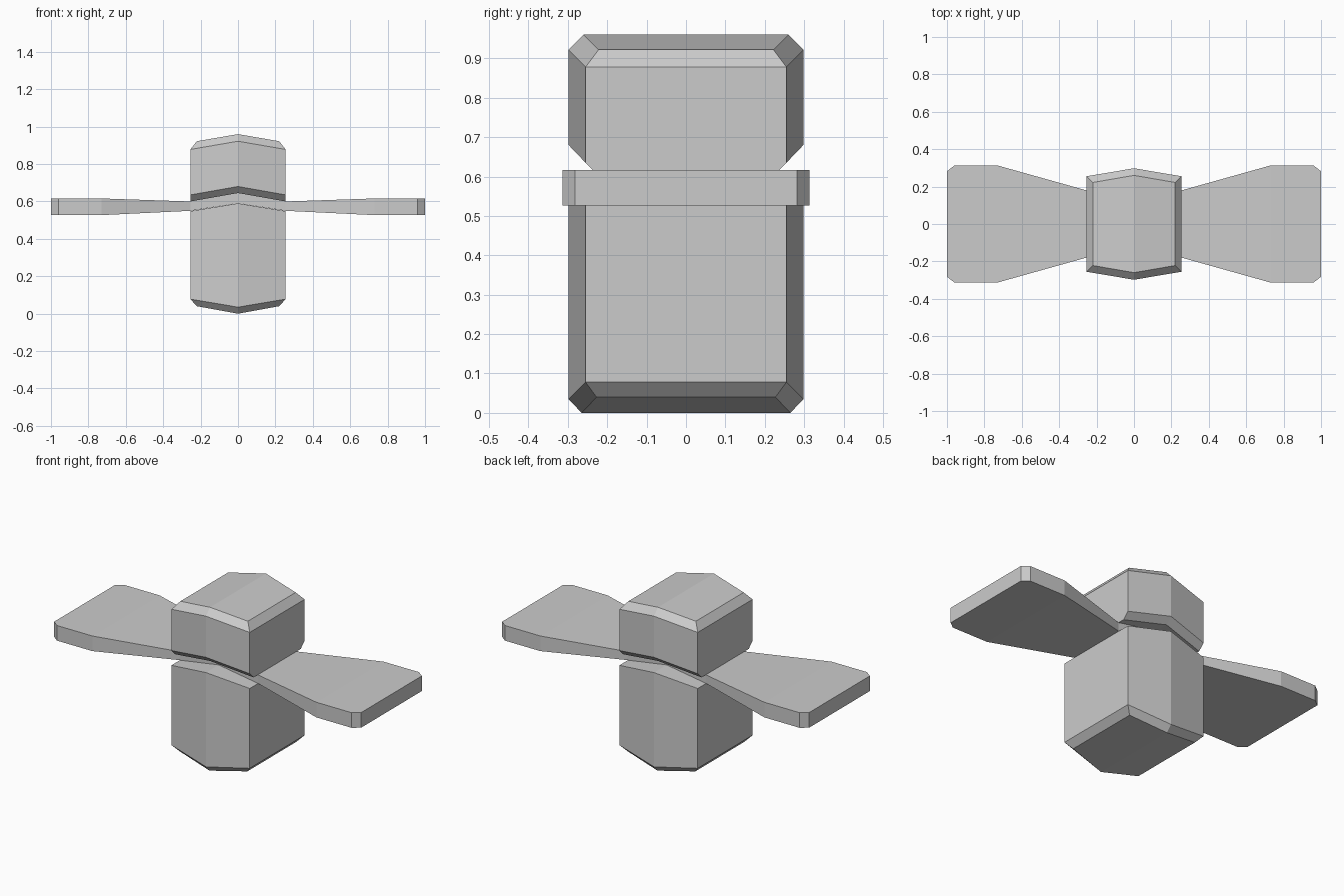
import bpy

if "Cube" in bpy.data.objects:
    bpy.data.objects.remove(bpy.data.objects["Cube"])

grey = bpy.data.materials.new("light_grey")
grey.diffuse_color = (0.6, 0.6, 0.6, 1.0)
grey.use_nodes = True
grey.node_tree.nodes["Principled BSDF"].inputs["Base Color"].default_value = grey.diffuse_color


def make_part(name, rings, split_caps=False):
    """Join closed rings of points into a solid, with ridged or plain end caps."""
    n = len(rings[0])
    verts = [p for ring in rings for p in ring]
    faces = []
    for r in range(len(rings) - 1):
        a, b = r * n, (r + 1) * n
        faces += [(a + i, a + (i + 1) % n, b + (i + 1) % n, b + i) for i in range(n)]
    last = (len(rings) - 1) * n
    if split_caps:
        for quad in ((0, 1, 2, 3), (0, 3, 4, 5)):
            faces.append(tuple(reversed(quad)))
            faces.append(tuple(last + i for i in quad))
    else:
        faces.append(tuple(reversed(range(n))))
        faces.append(tuple(last + i for i in range(n)))
    mesh = bpy.data.meshes.new(name)
    mesh.from_pydata(verts, [], faces)
    mesh.materials.append(grey)
    obj = bpy.data.objects.new(name, mesh)
    bpy.context.collection.objects.link(obj)
    return obj


def block_ring(x, y_mid, y_side, z_mid, z_side):
    """Six-sided ring with a ridge at x = 0."""
    return [(0, -y_mid, z_mid), (x, -y_side, z_side), (x, y_side, z_side),
            (0, y_mid, z_mid), (-x, y_side, z_side), (-x, -y_side, z_side)]


# Upper block: undercut base, bevelled ridged top
make_part("upper_block", [
    block_ring(0.255, 0.262, 0.22, 0.645, 0.60),
    block_ring(0.255, 0.298, 0.255, 0.68, 0.635),
    block_ring(0.255, 0.298, 0.255, 0.922, 0.878),
    block_ring(0.22, 0.26, 0.222, 0.96, 0.922),
], split_caps=True)

# Lower block: bevelled V-shaped base, ridged top
make_part("lower_block", [
    block_ring(0.22, 0.265, 0.227, 0.0, 0.04),
    block_ring(0.255, 0.298, 0.255, 0.035, 0.078),
    block_ring(0.255, 0.298, 0.255, 0.59, 0.548),
], split_caps=True)

# Blade: one thin piece clamped between the blocks, flaring to both tips
half = [(0.0, 0.18, 0.59, 0.645), (0.255, 0.18, 0.55, 0.60),
        (0.73, 0.313, 0.527, 0.616), (0.96, 0.313, 0.527, 0.616),
        (1.0, 0.282, 0.527, 0.616)]
stations = [(-x, y, lo, hi) for x, y, lo, hi in reversed(half[1:])] + half
make_part("blade", [[(x, -y, lo), (x, y, lo), (x, y, hi), (x, -y, hi)]
                    for x, y, lo, hi in stations])
